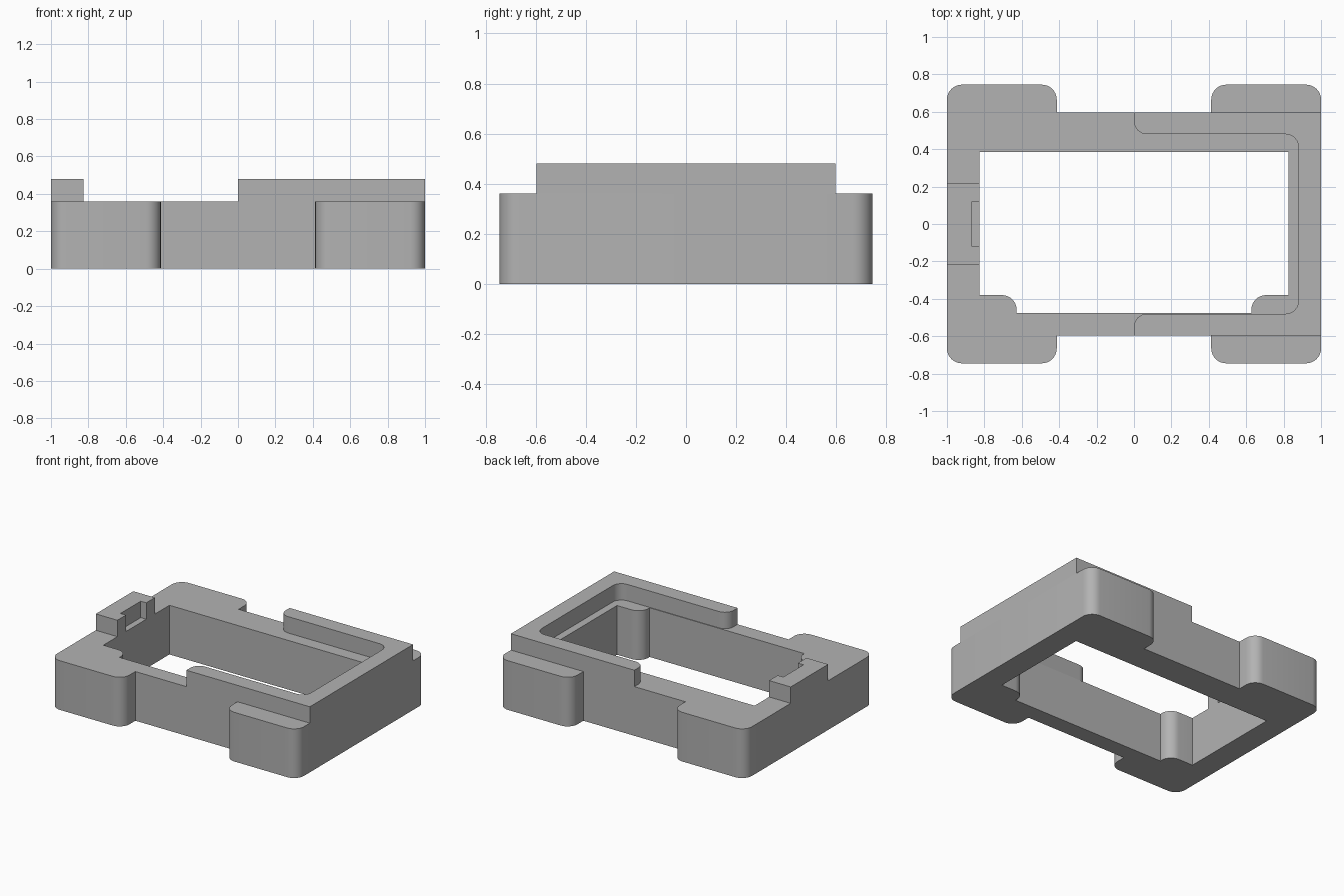
import bpy, bmesh, math
from mathutils import Vector

cube = bpy.data.objects.get("Cube")
if cube:
    bpy.data.objects.remove(cube, do_unlink=True)

grey = bpy.data.materials.new("light grey plastic")
grey.use_nodes = True
COLOUR = (0.45, 0.45, 0.45, 1)
grey.diffuse_color = COLOUR
grey.node_tree.nodes["Principled BSDF"].inputs["Base Color"].default_value = COLOUR

BASE_TOP, RIM_TOP = 0.36, 0.48


def rounded(corners, steps=8):
    """Outline from (x, y, radius) corners; square corners have radius 0."""
    pts = []
    for i, (x, y, r) in enumerate(corners):
        p = Vector((x, y))
        if r == 0:
            pts.append(p)
            continue
        a = (Vector(corners[i - 1][:2]) - p).normalized() * r
        b = (Vector(corners[(i + 1) % len(corners)][:2]) - p).normalized() * r
        for k in range(steps + 1):
            t = math.pi / 2 * k / steps
            pts.append(p + a * (1 - math.sin(t)) + b * (1 - math.cos(t)))
    return pts


def plate(name, outlines, z0, z1):
    """Solid plate from flat outlines; inner outlines become holes."""
    curve = bpy.data.curves.new(name, "CURVE")
    curve.dimensions = "2D"
    curve.fill_mode = "BOTH"
    curve.extrude = (z1 - z0) / 2
    for corners in outlines:
        pts = rounded(corners)
        spline = curve.splines.new("POLY")
        spline.points.add(len(pts) - 1)
        for sp, p in zip(spline.points, pts):
            sp.co = (p.x, p.y, 0, 1)
        spline.use_cyclic_u = True
    temp = bpy.data.objects.new(name + "_outline", curve)
    bpy.context.collection.objects.link(temp)
    graph = bpy.context.evaluated_depsgraph_get()
    mesh = bpy.data.meshes.new_from_object(temp.evaluated_get(graph))
    bpy.data.objects.remove(temp, do_unlink=True)

    bm = bmesh.new()
    bm.from_mesh(mesh)
    bmesh.ops.remove_doubles(bm, verts=bm.verts, dist=0.0005)
    bmesh.ops.translate(bm, verts=bm.verts, vec=(0, 0, (z0 + z1) / 2))
    bmesh.ops.recalc_face_normals(bm, faces=bm.faces)
    bmesh.ops.dissolve_limit(bm, angle_limit=0.01, verts=bm.verts, edges=bm.edges)
    bm.to_mesh(mesh)
    bm.free()

    mesh.materials.clear()
    mesh.materials.append(grey)
    obj = bpy.data.objects.new(name, mesh)
    bpy.context.collection.objects.link(obj)
    bpy.ops.object.select_all(action="DESELECT")
    obj.select_set(True)
    bpy.context.view_layer.objects.active = obj
    bpy.ops.object.shade_smooth_by_angle(angle=math.radians(30))
    return obj


# Base frame: four corner feet around a window with two rounded front bosses
quarter = [(1, 0.745, 0.08), (0.413, 0.745, 0.08), (0.413, 0.597, 0)]
back = quarter + [(-x, y, r) for x, y, r in reversed(quarter)]
outer = back + [(x, -y, r) for x, y, r in reversed(back)]
boss = [(0.825, 0.385, 0), (0.825, -0.38, 0), (0.627, -0.38, 0.08), (0.627, -0.475, 0)]
window = boss + [(-x, y, r) for x, y, r in reversed(boss)]
plate("base_frame", [outer, window], 0, BASE_TOP)

# Raised rim wrapping the left half
half = [(1, 0.597, 0), (0, 0.597, 0), (0, 0.48, 0.07), (0.88, 0.48, 0.07)]
rim = half + [(x, -y, r) for x, y, r in reversed(half)]
plate("raised_rim", [rim], BASE_TOP, RIM_TOP)

# Notched tab on the opposite side
tab = [(-1, -0.217, 0), (-0.825, -0.217, 0), (-0.825, -0.117, 0), (-0.87, -0.117, 0)]
tab += [(x, -y, r) for x, y, r in reversed(tab)]
plate("notched_tab", [tab], BASE_TOP, RIM_TOP)
